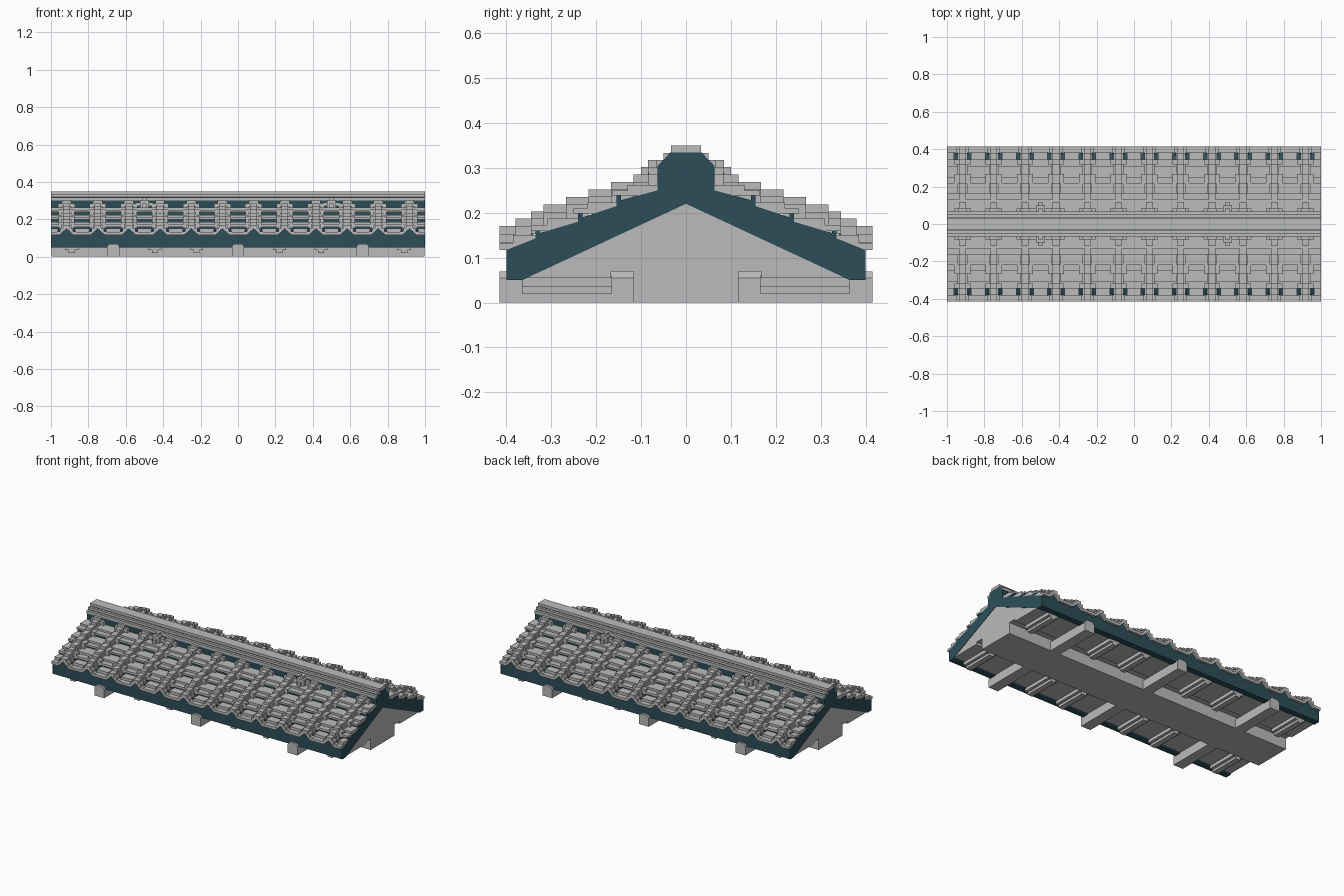
import bpy, bmesh

cube = bpy.data.objects.get("Cube")
if cube:
    bpy.data.objects.remove(cube)


def material(name, rgb):
    m = bpy.data.materials.new(name)
    m.use_nodes = True
    m.diffuse_color = (*rgb, 1)
    m.node_tree.nodes["Principled BSDF"].inputs["Base Color"].default_value = (*rgb, 1)
    return m


GREY = material("stone grey", (0.5, 0.5, 0.5))
TEAL = material("dark teal", (0.025, 0.076, 0.098))


def prism(bm, profile, a, b, axis):
    """Extrude a closed profile: (y, z) points along x, or (x, z) points along y."""
    def place(p, t):
        return (t, p[0], p[1]) if axis == "x" else (p[0], t, p[1])
    n = len(profile)
    lo = [bm.verts.new(place(p, a)) for p in profile]
    hi = [bm.verts.new(place(p, b)) for p in profile]
    bm.faces.new(lo)
    bm.faces.new(hi[::-1])
    for i in range(n):
        j = (i + 1) % n
        bm.faces.new((lo[i], hi[i], hi[j], lo[j]))


def box(bm, x0, x1, y0, y1, z0, z1):
    prism(bm, [(y0, z0), (y1, z0), (y1, z1), (y0, z1)], x0, x1, "x")


def finish(name, bm, mat):
    bmesh.ops.recalc_face_normals(bm, faces=bm.faces)
    mesh = bpy.data.meshes.new(name)
    bm.to_mesh(mesh)
    bm.free()
    mesh.materials.append(mat)
    ob = bpy.data.objects.new(name, mesh)
    bpy.context.collection.objects.link(ob)
    return ob


def mirrored(half):
    """Complete a profile that runs from y = 0 round the +y side to y = 0."""
    return half + [(-y, z) for y, z in reversed(half) if y > 0]


RIBS = [-1 + (i + 0.5) / 6 for i in range(12)]
SIDES = (1, -1)

# Grey core with gable ends, middle wall and flat soffits
bm = bmesh.new()
prism(bm, mirrored([(0, 0), (0.117, 0), (0.117, 0.069), (0.167, 0.069), (0.167, 0.055),
                    (0.363, 0.055), (0, 0.223)]), -0.998, 0.998, "x")
finish("gable_core", bm, GREY)

# Teal roof deck with risers under each tile row, and the ridge body
bm = bmesh.new()
prism(bm, mirrored([(0, 0.22), (0.365, 0.05), (0.40, 0.05), (0.40, 0.117), (0.335, 0.143),
                    (0.335, 0.16), (0.325, 0.16), (0.325, 0.155), (0.24, 0.18), (0.24, 0.2),
                    (0.23, 0.2), (0.23, 0.19), (0.155, 0.215), (0.155, 0.24), (0.145, 0.24),
                    (0.145, 0.228), (0.063, 0.25), (0.063, 0.305), (0.035, 0.334),
                    (0, 0.334)]), -1, 1, "x")
finish("roof_deck", bm, TEAL)

# Cross beams under the eaves, with small chamfers on the top corners
bm = bmesh.new()
for x in (-0.667, 0, 0.667):
    for s in SIDES:
        prism(bm, [(x - 0.033, 0), (x + 0.033, 0), (x + 0.033, 0.055), (x + 0.02, 0.069),
                   (x - 0.02, 0.069), (x - 0.033, 0.055)], s * 0.11, s * 0.415, "y")
finish("eave_beams", bm, GREY)

# Stepped rafters below the soffits
bm = bmesh.new()
for x in (-0.889, -0.444, -0.222, 0.222, 0.444, 0.889):
    for s in SIDES:
        prism(bm, [(x - 0.017, 0.02), (x + 0.017, 0.02), (x + 0.017, 0.035), (x + 0.035, 0.035),
                   (x + 0.035, 0.06), (x - 0.035, 0.06), (x - 0.035, 0.035),
                   (x - 0.017, 0.035)], s * 0.165, s * 0.365, "y")
finish("rafters", bm, GREY)

# Eave tiles sit between the ribs; the higher rows run the whole length
ROWS = [(0.415, 0.385, 0.33, 0.117, 0.133, 0.15),
        (0.345, 0.31, 0.235, 0.159, 0.173, 0.187),
        (0.25, 0.22, 0.15, 0.198, 0.21, 0.223),
        (0.165, 0.13, 0.06, 0.238, 0.25, 0.262)]
bm = bmesh.new()
for r, (yo, ym, yi, z0, z1, z2) in enumerate(ROWS):
    if r == 0:
        edges = [-0.999] + [x + d for x in RIBS for d in (-0.045, 0.045)] + [0.999]
    else:
        edges = [-0.999, 0.999]
    for s in SIDES:
        prof = [(s * y, z) for y, z in ((yi, z0), (yo, z0), (yo, z1), (ym, z1), (ym, z2), (yi, z2))]
        for x0, x1 in zip(edges[::2], edges[1::2]):
            prism(bm, prof, x0, x1, "x")
finish("tile_rows", bm, GREY)

# Ribs climbing the slope in steps, alternately wide and narrow
STEPS = [(0.38, 0.345, 0.187), (0.345, 0.317, 0.203), (0.317, 0.267, 0.218),
         (0.267, 0.217, 0.235), (0.217, 0.167, 0.252), (0.167, 0.117, 0.268),
         (0.117, 0.06, 0.285)]
bm = bmesh.new()
for x in RIBS:
    for s in SIDES:
        # Hollow arched end at the eave
        half = [(0.036, 0.117), (0.05, 0.117), (0.05, 0.135), (0.034, 0.135),
                (0.034, 0.153), (0.018, 0.153), (0.018, 0.17)]
        arch = [(x, 0.15)] + [(x + px, z) for px, z in half]
        arch += [(x - px, z) for px, z in reversed(half)]
        prism(bm, arch, s * 0.38, s * 0.415, "y")
        for i, (yo, yi, zt) in enumerate(STEPS):
            w = 0.034 if i % 2 else 0.026
            if i in (1, 3, 5):
                w = 0.043
            prism(bm, [(x - w, zt - 0.05), (x + w, zt - 0.05), (x + w, zt - 0.016),
                       (x + 0.018, zt - 0.016), (x + 0.018, zt), (x - 0.018, zt),
                       (x - 0.018, zt - 0.016), (x - w, zt - 0.016)], s * yo, s * yi, "y")
finish("tile_ribs", bm, GREY)

# Teal filling behind each arched rib end
bm = bmesh.new()
for x in RIBS:
    for s in SIDES:
        prism(bm, [(x - 0.045, 0.112), (x + 0.045, 0.112), (x, 0.157)], s * 0.34, s * 0.40, "y")
finish("rib_end_fillings", bm, TEAL)

# Stepped ridge cap
bm = bmesh.new()
prism(bm, mirrored([(0, 0.333), (0.034, 0.333), (0.05, 0.317), (0.05, 0.30), (0.067, 0.30),
                    (0.067, 0.317), (0.05, 0.317), (0.05, 0.333), (0.033, 0.333),
                    (0.033, 0.35), (0, 0.35)][:1] +
                   [(0.03, 0.333), (0.03, 0.317), (0.045, 0.317), (0.045, 0.30), (0.067, 0.30),
                    (0.067, 0.317), (0.05, 0.317), (0.05, 0.333), (0.033, 0.333),
                    (0.033, 0.35), (0, 0.35)]), -1, 1, "x")
finish("ridge_cap", bm, GREY)

# Knobs where the ribs meet the ridge, and stepped ornaments between some ribs
bm = bmesh.new()
for s in SIDES:
    for x in RIBS:
        box(bm, x - 0.045, x + 0.045, s * 0.06, s * 0.083, 0.25, 0.285)
        box(bm, x - 0.025, x + 0.025, s * 0.06, s * 0.083, 0.25, 0.302)
    for x in (-0.5, 0.5):
        box(bm, x - 0.045, x + 0.045, s * 0.06, s * 0.085, 0.27, 0.29)
        box(bm, x - 0.025, x + 0.025, s * 0.06, s * 0.1, 0.255, 0.302)
        box(bm, x - 0.01, x + 0.01, s * 0.06, s * 0.117, 0.25, 0.285)
        box(bm, x - 0.01, x + 0.01, s * 0.06, s * 0.085, 0.255, 0.317)
finish("ridge_ornaments", bm, GREY)
